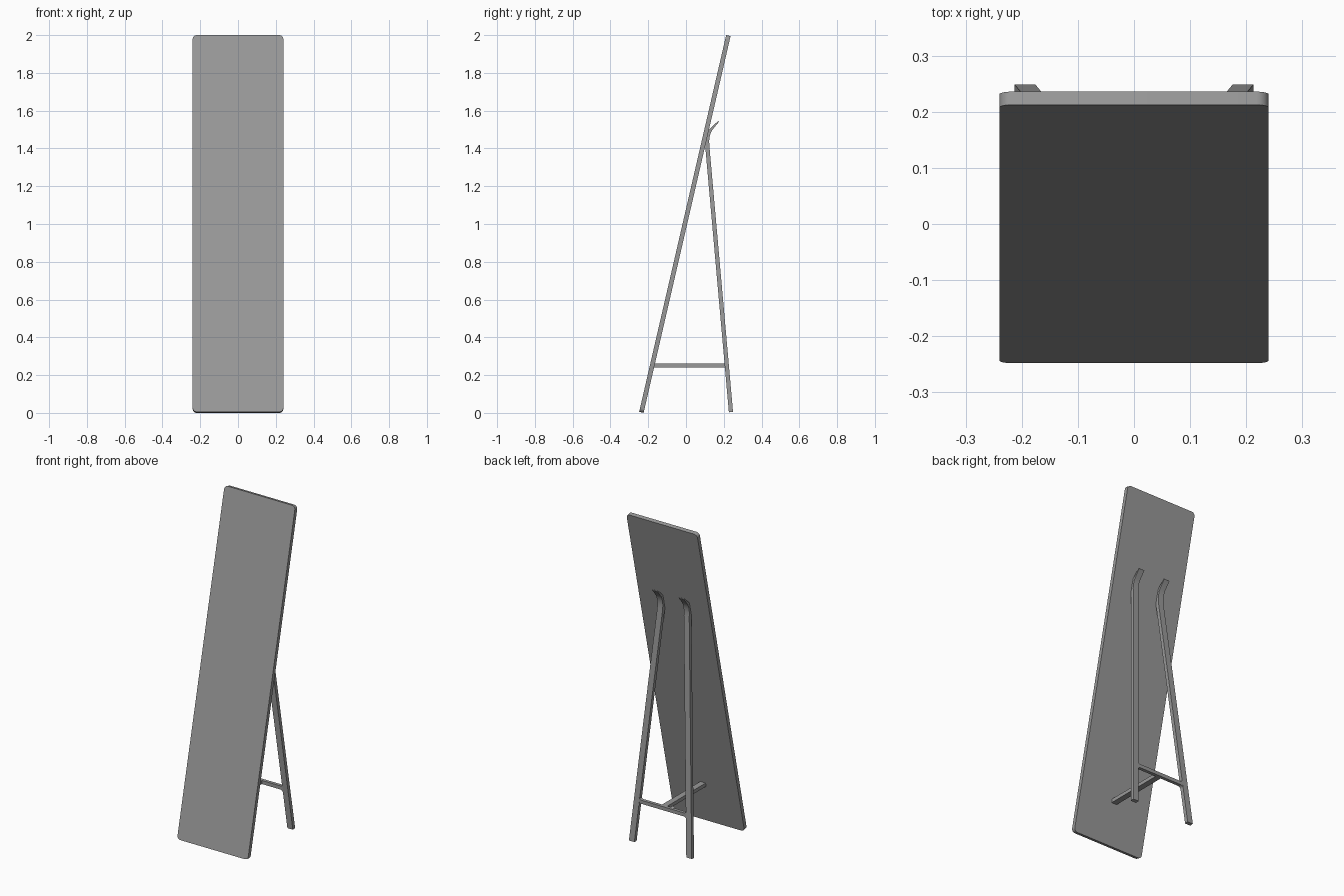
import bpy, bmesh, math
from mathutils import Vector

if "Cube" in bpy.data.objects:
    bpy.data.objects.remove(bpy.data.objects["Cube"], do_unlink=True)

grey = bpy.data.materials.new("mid_grey")
grey.use_nodes = True
COLOUR = (0.32, 0.32, 0.32, 1)
grey.diffuse_color = COLOUR
grey.node_tree.nodes["Principled BSDF"].inputs["Base Color"].default_value = COLOUR


def make_object(name, bm):
    bmesh.ops.recalc_face_normals(bm, faces=bm.faces)
    mesh = bpy.data.meshes.new(name)
    bm.to_mesh(mesh)
    bm.free()
    mesh.materials.append(grey)
    obj = bpy.data.objects.new(name, mesh)
    bpy.context.scene.collection.objects.link(obj)
    return obj


def box(name, low, high):
    bm = bmesh.new()
    bmesh.ops.create_cube(bm, size=1)
    for v in bm.verts:
        v.co = [a + (b - a) * (c + 0.5) for a, b, c in zip(low, high, v.co)]
    return make_object(name, bm)


def extruded(name, outline, depth):
    """Extrude an x-z outline along +y."""
    bm = bmesh.new()
    face = bm.faces.new([bm.verts.new((x, 0, z)) for x, z in outline])
    out = bmesh.ops.extrude_face_region(bm, geom=[face])
    for v in out["geom"]:
        if isinstance(v, bmesh.types.BMVert):
            v.co.y += depth
    return make_object(name, bm)


def smooth(obj):
    bpy.ops.object.select_all(action="DESELECT")
    obj.select_set(True)
    bpy.context.view_layer.objects.active = obj
    bpy.ops.object.shade_smooth_by_angle(angle=math.radians(30))


# Leaning panel with rounded corners
LENGTH, HALF, THICK, RADIUS = 2.047, 0.24, 0.024, 0.022
TILT = math.radians(13)
outline = []
for i, (cx, cz) in enumerate([(1, 1), (-1, 1), (-1, 0), (1, 0)]):
    px = cx * (HALF - RADIUS)
    pz = LENGTH - RADIUS if cz else RADIUS
    for k in range(7):
        a = math.radians(90 * i + 15 * k)
        outline.append((px + RADIUS * math.cos(a), pz + RADIUS * math.sin(a)))
panel = extruded("panel", outline, THICK)
panel.rotation_euler.x = -TILT
panel.location = (0, -0.248, THICK * math.sin(TILT))
smooth(panel)

# Splayed legs, each ending in a tapered bent tip: y, z, thickness
path = [(0.238, 0.004, 0.022), (0.113, 1.41, 0.022), (0.112, 1.44, 0.021),
        (0.115, 1.462, 0.02), (0.122, 1.483, 0.017), (0.133, 1.501, 0.014),
        (0.172, 1.543, 0.006)]
LEG_WIDTH = 0.037


def leg_x(z):
    return 0.195 - 0.105 * min(z / 1.41, 1)


bm = bmesh.new()
rings = []
for i, (y, z, t) in enumerate(path):
    before, after = path[max(i - 1, 0)], path[min(i + 1, len(path) - 1)]
    along = Vector((after[0] - before[0], after[1] - before[1])).normalized()
    ny, nz = along.y * t / 2, -along.x * t / 2
    rings.append([bm.verts.new((leg_x(z) + sx * LEG_WIDTH / 2, y + s * ny, z + s * nz))
                  for sx, s in [(-1, -1), (1, -1), (1, 1), (-1, 1)]])
for a, b in zip(rings, rings[1:]):
    for k in range(4):
        j = (k + 1) % 4
        bm.faces.new((a[k], a[j], b[j], b[k]))
bm.faces.new(rings[0])
bm.faces.new(rings[-1])
legs = make_object("legs", bm)
legs.modifiers.new("mirror", "MIRROR")
smooth(legs)

# Crossbar joining the legs, with small curved flares at both ends
BAR_Z, BAR_HALF, FLARE = 0.25, 0.011, 0.018
end = leg_x(BAR_Z) - LEG_WIDTH / 2 + 0.003
quarter = [(end - FLARE * (1 - math.sin(a)), BAR_HALF + FLARE * (1 - math.cos(a)))
           for a in [math.radians(22.5 * k) for k in range(5)]]
right_side = [(x, -h) for x, h in quarter] + [(x, h) for x, h in reversed(quarter)]
bar_outline = right_side + [(-x, -h) for x, h in right_side]
crossbar = extruded("crossbar", bar_outline, 0.02)
crossbar.location = (0, 0.206, BAR_Z)
smooth(crossbar)

# Centre strut from the panel to the crossbar
box("centre_strut", (-0.018, -0.173, BAR_Z - BAR_HALF), (0.018, 0.21, BAR_Z + BAR_HALF))
